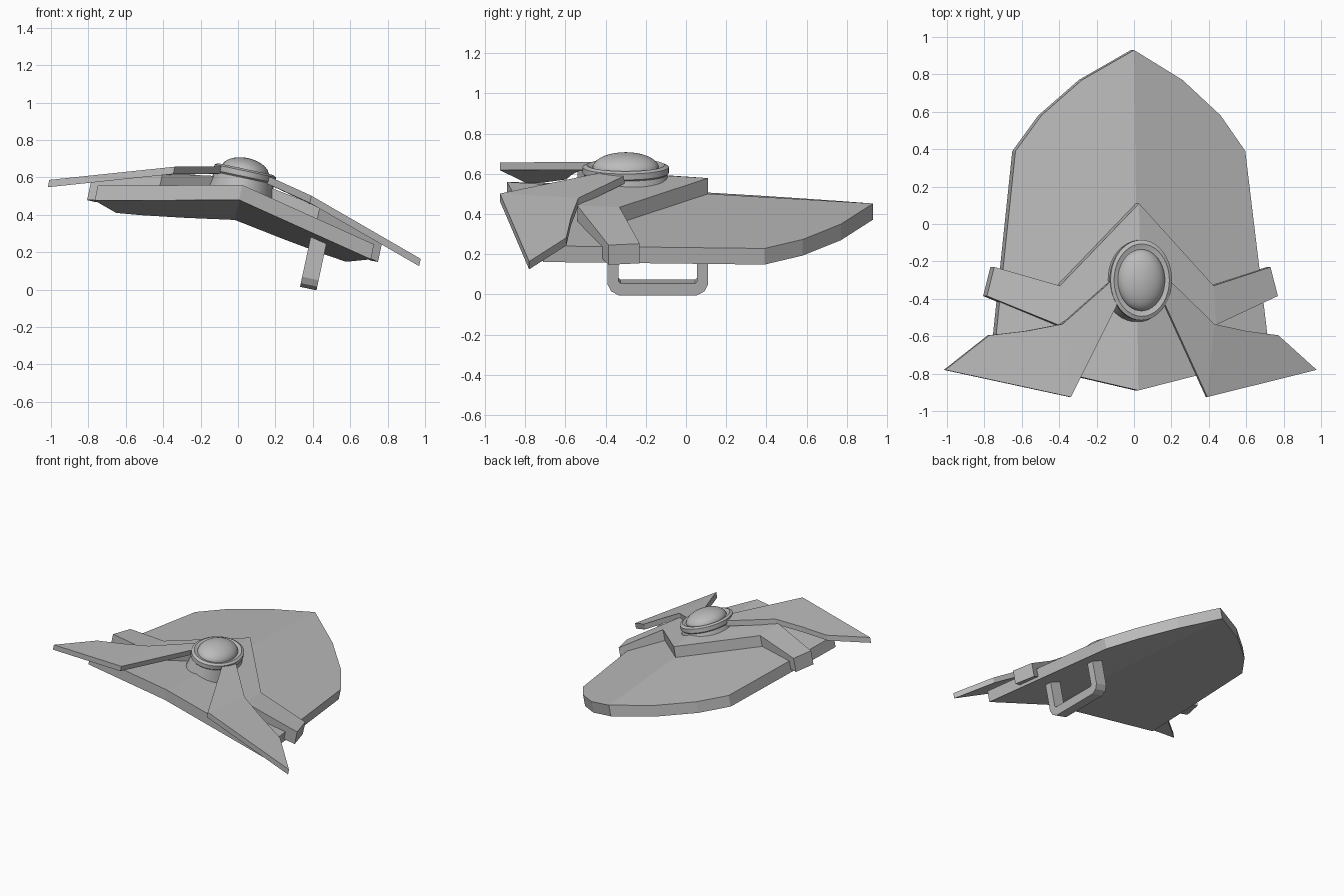
import bpy, math
from mathutils import Matrix

cube = bpy.data.objects.get("Cube")
if cube:
    bpy.data.objects.remove(cube, do_unlink=True)

# One grey metal for everything
grey = bpy.data.materials.new("grey_metal")
grey.use_nodes = True
COLOUR = (0.5, 0.5, 0.5, 1)
grey.diffuse_color = COLOUR
grey.node_tree.nodes["Principled BSDF"].inputs["Base Color"].default_value = COLOUR

# The whole shield leans over to its left side
LEAN = Matrix.Translation((0.012, 0, 0.507)) @ Matrix.Rotation(math.radians(12), 4, 'Y')


def add(name, verts, faces, mirror=False):
    mesh = bpy.data.meshes.new(name)
    mesh.from_pydata(verts, [], faces)
    mesh.materials.append(grey)
    obj = bpy.data.objects.new(name, mesh)
    bpy.context.collection.objects.link(obj)
    obj.matrix_world = LEAN
    if mirror:
        obj.modifiers.new("mirror", 'MIRROR')
    bpy.context.view_layer.objects.active = obj
    bpy.ops.object.select_all(action='DESELECT')
    obj.select_set(True)
    bpy.ops.object.mode_set(mode='EDIT')
    bpy.ops.mesh.select_all(action='SELECT')
    bpy.ops.mesh.normals_make_consistent(inside=False)
    bpy.ops.object.mode_set(mode='OBJECT')
    return obj


def plate(name, points, loops, top, bottom):
    """Mirrored slab: flat outline given height rules, open along the centre line."""
    n = len(points)
    verts = [(x, y, top(x, y)) for x, y in points]
    verts += [(x, y, bottom(x, y)) for x, y in points]
    faces = list(loops) + [[i + n for i in reversed(loop)] for loop in loops]
    edges = [(a, b) for loop in loops for a, b in zip(loop, loop[1:] + loop[:1])]
    for a, b in edges:
        on_centre = points[a][0] == 0 and points[b][0] == 0
        if (b, a) not in edges and not on_centre:
            faces.append([b, a, a + n, b + n])
    return add(name, verts, faces, mirror=True)


# Shield body: two flat slabs meeting at a ridge that drops towards the rear
def roof(x, y):
    return -0.203 * x - 0.06 * y


body = [(0, -0.89), (0.755, -0.71), (0.628, 0.39), (0.49, 0.58), (0.275, 0.77), (0, 0.93)]
plate("shield_body", body, [list(range(len(body)))],
      roof, lambda x, y: roof(x, y) - 0.082)

# Raised chevron band that wraps over the sides
band = [(0, 0.11), (0, -0.25), (0.42, -0.33), (0.43, -0.54), (0.755, -0.23), (0.795, -0.385)]
plate("chevron_band", band, [[0, 1, 3, 2], [2, 3, 5, 4]],
      lambda x, y: roof(x, y) + (0.08 if x < 0.5 else 0.04),
      lambda x, y: roof(x, y) - 0.06)


# Swept wings at the front
def wing_top(x, y):
    return 0.074 - (0.22 if x < 0.39 else 0.325) * (x - 0.373)


wing = [(0.1, -0.25), (0.096, -0.36), (0.373, -0.925), (0.415, -0.535),
        (1.015, -0.78), (0.79, -0.595), (0.6, -0.572)]
plate("front_wings", wing, [[0, 1, 2, 3], [3, 2, 4, 5, 6]],
      wing_top, lambda x, y: wing_top(x, y) - 0.04)


# Oval boss parts, turned from profiles of (radius, height)
def oval(name, profile, segments=40):
    verts, faces = [], []
    for r, h in profile:
        for i in range(segments):
            a = math.tau * i / segments
            verts.append((0.168 * r * math.cos(a), 0.215 * r * math.sin(a) - 0.3, h))
    for j in range(len(profile) - 1):
        for i in range(segments):
            k = (i + 1) % segments
            p, q = j * segments, (j + 1) * segments
            faces.append([p + i, p + k, q + k, q + i])
    faces.append(list(range(segments)))
    last = (len(profile) - 1) * segments
    faces.append([last + i for i in range(segments)])
    add(name, verts, faces)
    bpy.ops.object.shade_smooth_by_angle(angle=math.radians(30))


oval("boss_skirt", [(1.1, -0.02), (0.95, 0.1)])
oval("boss_ring", [(0.95, 0.09), (1, 0.1), (1, 0.13), (0.9, 0.14), (0.76, 0.13)])
steps = [math.radians(90 * i / 10) for i in range(10)] + [math.radians(88)]
oval("boss_dome", [(0.77 * math.cos(a), 0.125 + 0.075 * math.sin(a)) for a in steps])

# Grip under the left half: a chamfered U extruded sideways
outer = [(-0.39, -0.13), (-0.39, -0.36), (-0.372, -0.395), (-0.335, -0.415),
         (0.055, -0.415), (0.092, -0.395), (0.11, -0.36), (0.11, -0.15)]
inner = [(-0.335, -0.13), (-0.335, -0.345), (-0.33, -0.35), (-0.325, -0.355),
         (0.045, -0.355), (0.05, -0.35), (0.055, -0.345), (0.055, -0.15)]
n = len(outer)
verts = [(x, y, h) for x in (0.415, 0.505) for y, h in outer + inner]
faces = []
for i in range(n - 1):
    o, p = i, i + n
    faces += [[o, o + 1, p + 1, p],
              [o + 2 * n, p + 2 * n, p + 1 + 2 * n, o + 1 + 2 * n],
              [o, o + 2 * n, o + 1 + 2 * n, o + 1],
              [p, p + 1, p + 1 + 2 * n, p + 2 * n]]
for i in (0, n - 1):
    faces.append([i, i + n, i + 3 * n, i + 2 * n])
add("hand_grip", verts, faces)
